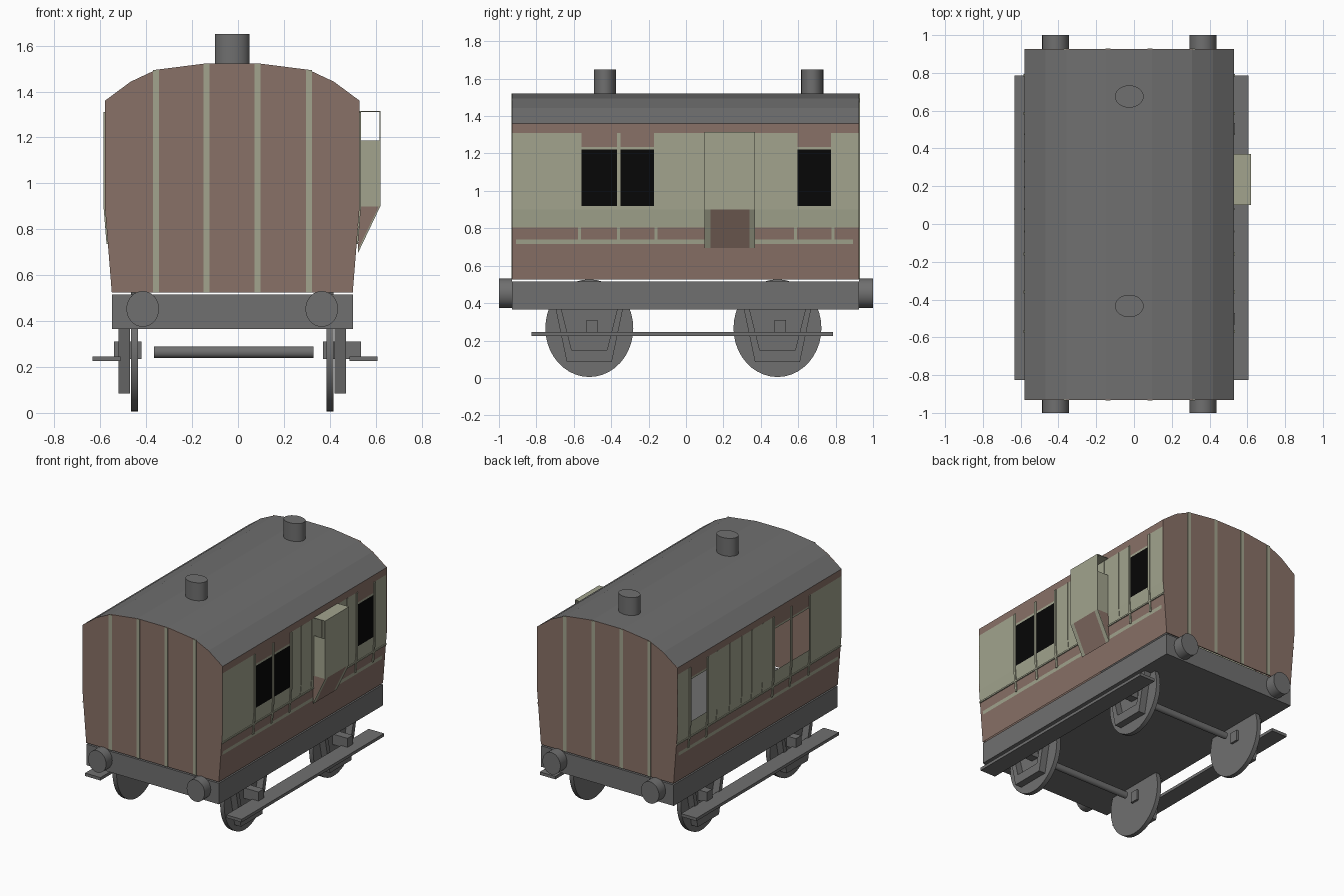
import bpy, bmesh, math

if "Cube" in bpy.data.objects:
    bpy.data.objects.remove(bpy.data.objects["Cube"])


def material(name, rgb):
    m = bpy.data.materials.new(name)
    m.use_nodes = True
    m.diffuse_color = (*rgb, 1)
    bsdf = m.node_tree.nodes["Principled BSDF"]
    bsdf.inputs["Base Color"].default_value = (*rgb, 1)
    bsdf.inputs["Roughness"].default_value = 0.8
    return m


BROWN = material("brown paint", (0.25, 0.165, 0.135))
CREAM = material("pale green cream", (0.36, 0.37, 0.27))
GREY = material("dark grey", (0.16, 0.16, 0.16))
BLACK = material("black glass", (0.002, 0.002, 0.002))

XC = -0.025              # centre line of the coach
Y0, Y1 = -0.93, 0.925    # coach ends
FLOOR, WAIST, EAVE = 0.525, 0.9, 1.36
WHEEL_Y = (-0.517, 0.489)


def finish(name, bm, mats):
    mesh = bpy.data.meshes.new(name)
    bm.to_mesh(mesh)
    bm.free()
    for m in mats:
        mesh.materials.append(m)
    ob = bpy.data.objects.new(name, mesh)
    bpy.context.collection.objects.link(ob)
    return ob


def prism(name, pts, axis, a, b, mat):
    """Extrude a 2D outline along x (y,z points) or along y (x,z points)."""
    bm = bmesh.new()
    place = (lambda p, t: (t, p[0], p[1])) if axis == "x" else (lambda p, t: (p[0], t, p[1]))
    lo = [bm.verts.new(place(p, a)) for p in pts]
    hi = [bm.verts.new(place(p, b)) for p in pts]
    bm.faces.new(lo)
    bm.faces.new(hi[::-1])
    n = len(pts)
    for i in range(n):
        j = (i + 1) % n
        bm.faces.new((lo[i], hi[i], hi[j], lo[j]))
    bmesh.ops.recalc_face_normals(bm, faces=bm.faces)
    return finish(name, bm, [mat])


def box(name, x0, x1, y0, y1, z0, z1, mat):
    return prism(name, [(x0, z0), (x1, z0), (x1, z1), (x0, z1)], "y", y0, y1, mat)


def tube(name, axis, centre, r, a, b, mat=GREY, n=32):
    """Elliptical cylinder along an axis; r holds the two radii."""
    ring = [(centre[0] + r[0] * math.cos(2 * math.pi * i / n),
             centre[1] + r[1] * math.sin(2 * math.pi * i / n)) for i in range(n)]
    ob = prism(name, ring, "x" if axis == "x" else "y", a, b, mat)
    if axis == "z":      # swing the tube upright
        for v in ob.data.vertices:
            x, y, z = v.co
            v.co = (x, z, y)
        ob.data.flip_normals()
    for p in ob.data.polygons:
        p.use_smooth = len(p.vertices) == 4
    return ob


def half_width(z):
    return 0.525 + 0.03 * min(1, (z - FLOOR) / (WAIST - FLOOR))


# Side walls: grids with panels, lines and windows coloured by position
WINDOWS = [(-0.56, -0.37), (-0.35, -0.17), (0.595, 0.775)]
ROWS = [FLOOR, 0.715, 0.74, 0.81, WAIST, 0.92, 1.22, 1.235, 1.31, EAVE]
COLS = sorted([Y0, -0.91, 0.893, Y1] + [y for w in WINDOWS for y in w])


def wall_colour(y, z):
    at_window = any(a < y < b for a, b in WINDOWS)
    if z < 0.81:
        return 1 if 0.715 < z < 0.74 and -0.91 < y < 0.893 else 0
    if z > 1.31 or (at_window and z > 1.235):
        return 0
    return 2 if at_window and 0.92 < z < 1.22 else 1


for side, label in ((1, "left"), (-1, "right")):
    bm = bmesh.new()
    grid = [[bm.verts.new((XC + side * half_width(z), y, z)) for y in COLS] for z in ROWS]
    for r in range(len(ROWS) - 1):
        for c in range(len(COLS) - 1):
            kind = wall_colour((COLS[c] + COLS[c + 1]) / 2, (ROWS[r] + ROWS[r + 1]) / 2)
            if kind == 2 and side < 0:
                continue    # open windows on this side
            q = [grid[r][c], grid[r][c + 1], grid[r + 1][c + 1], grid[r + 1][c]]
            f = bm.faces.new(q if side > 0 else q[::-1])
            f.material_index = kind
    finish(label + "_wall", bm, [BROWN, CREAM, BLACK])

    # Raised beading on the wall
    def bead(name, y0, y1, z0, z1, depth):
        zs = [z0] + ([WAIST] if z0 < WAIST < z1 else []) + [z1]
        pts = [(XC + side * (half_width(z) + depth), z) for z in zs]
        pts += [(XC + side * (half_width(z) - 0.001), z) for z in reversed(zs)]
        prism(name, pts, "y", y0, y1, CREAM)

    for y in (-0.57, -0.36, -0.16, 0.585, 0.785):
        bead(label + "_window_bead", y - 0.008, y + 0.008, 0.735, 1.31, 0.006)
    for y in (-0.04, 0.08, 0.195, 0.33, 0.475):
        bead(label + "_panel_bead", y - 0.005, y + 0.005, 0.81, 1.31, 0.003)
    bead(label + "_waist_bead", Y0, Y1, 0.805, 0.815, 0.007)

# Arched roof sheet
arch = [(0.555, EAVE), (0.443, 1.443), (0.332, 1.495), (0.12, 1.522)]
outline = [(XC + x, z) for x, z in arch] + [(XC - x, z) for x, z in reversed(arch)]
under = [(XC + (x - XC) * 0.995, z - 0.006) for x, z in reversed(outline)]
prism("roof", outline + under, "y", Y0, Y1, GREY)

# End walls with upright cream strips
end = [(XC - 0.525, FLOOR), (XC + 0.525, FLOOR), (XC + 0.555, WAIST)]
end += outline + [(XC - 0.555, WAIST)]
STRIPS = [(-0.358, 1.493), (-0.138, 1.52), (0.084, 1.52), (0.309, 1.493)]
for label, y, out in (("front", Y0, -1), ("back", Y1, 1)):
    prism(label + "_wall", end, "y", y - out * 0.006, y + out * 0.001, BROWN)
    for x, top in STRIPS:
        box(label + "_strip", x - 0.013, x + 0.013, y, y + out * 0.004, FLOOR, top, CREAM)

# Lookout on the left side: thin panels, open at the top of each cheek
IN, OUT, LY0, LY1 = 0.528, 0.62, 0.1, 0.37
box("lookout_panel", OUT - 0.004, OUT, LY0, LY1, WAIST, 1.315, CREAM)
box("lookout_top", IN, OUT, LY0, LY1, 1.311, 1.315, CREAM)
slope = [(IN - 0.006, 0.695), (OUT, WAIST), (OUT - 0.006, WAIST), (IN - 0.006, 0.71)]
prism("lookout_slope", slope, "y", LY0 + 0.03, LY1 - 0.03, BROWN)
for y in (LY0, LY1 - 0.03):
    prism("lookout_slope_edge", slope, "y", y, y + 0.03, CREAM)
for y in (LY0, LY1 - 0.004):
    box("lookout_cheek", IN, OUT, y, y + 0.004, WAIST, 1.187, CREAM)
    prism("lookout_lower_cheek", [(IN - 0.005, 0.71), (OUT, WAIST), (IN, WAIST)],
          "y", y, y + 0.004, BROWN)

# Chimneys
for y in (-0.434, 0.675):
    tube("chimney", "z", (XC, y), (0.076, 0.059), 1.5, 1.65)

# Underframe and buffers
box("underframe", XC - 0.525, XC + 0.525, Y0, Y1, 0.365, 0.515, GREY)
for x in (-0.415, 0.365):
    tube("front_buffer", "y", (x, 0.453), (0.071, 0.078), -1, Y0)
    tube("back_buffer", "y", (x, 0.453), (0.071, 0.078), Y1, 1)

# Running gear
for wy in WHEEL_Y:
    tube("axle", "x", (wy, 0.265), (0.02, 0.025), -0.365, 0.33, n=12)
    for s in (-1, 1):
        def span(a, b):
            return sorted((XC + s * a, XC + s * b))

        tube("wheel", "x", (wy, 0.266), (0.235, 0.261), *span(0.41, 0.442), n=40)
        guard = [(0.18, 0.37), (0.12, 0.085), (-0.12, 0.085), (-0.18, 0.37),
                 (-0.15, 0.37), (-0.095, 0.15), (0.095, 0.15), (0.15, 0.37)]
        prism("axle_guard", [(wy + y, z) for y, z in guard], "x", *span(0.445, 0.495), GREY)
        x0, x1 = span(0.395, 0.56 if s > 0 else 0.515)
        box("axle_box", x0, x1, wy + 0.015 - 0.03, wy + 0.015 + 0.03, 0.235, 0.31, GREY)

# Footboards
for x in (-0.572, 0.546):
    box("footboard", x - 0.061, x + 0.061, -0.825, 0.785, 0.225, 0.246, GREY)
